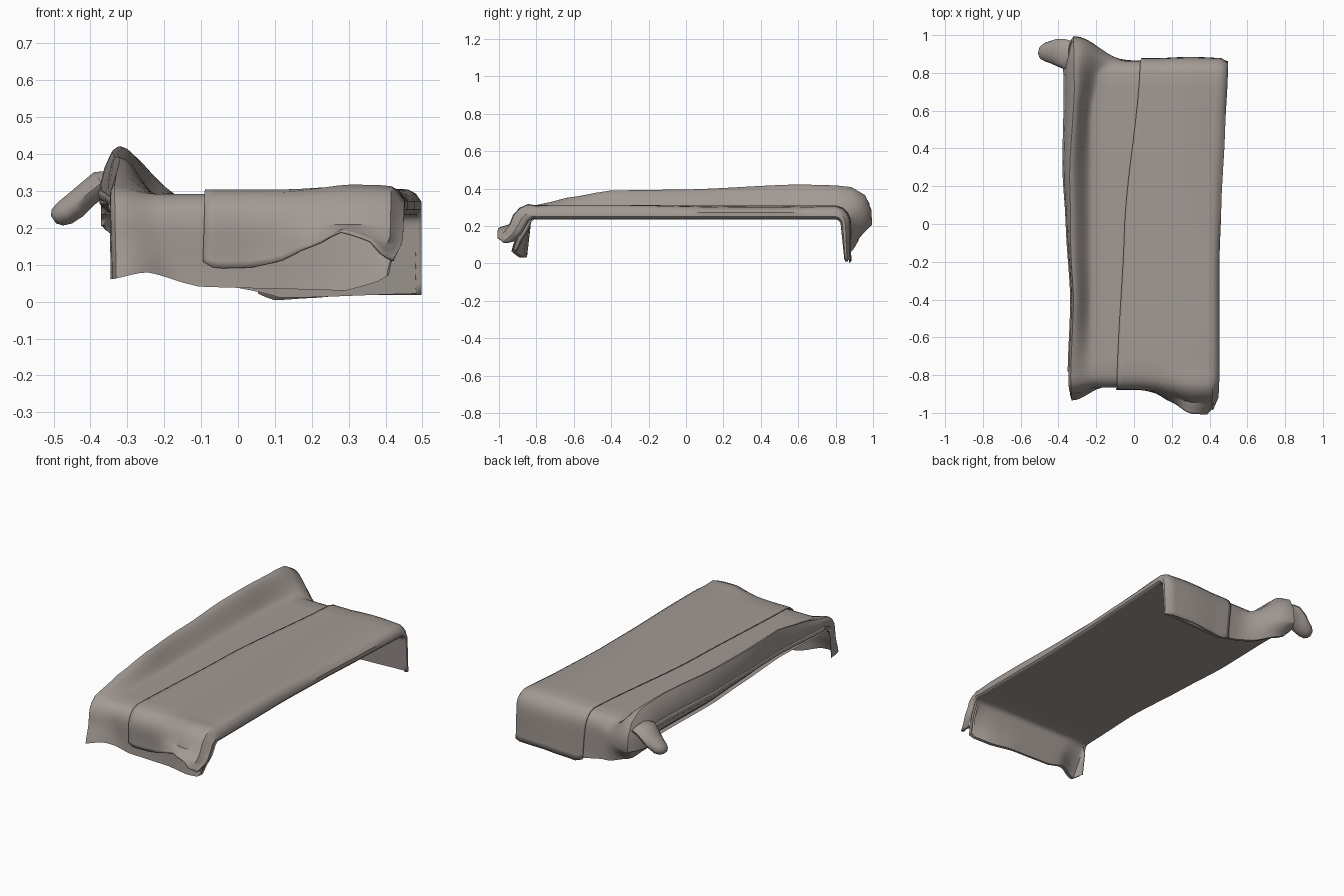
import bpy, bmesh, math
from mathutils import Vector

if "Cube" in bpy.data.objects:
    bpy.data.objects.remove(bpy.data.objects["Cube"])

mat = bpy.data.materials.new("warm grey cloth")
mat.diffuse_color = (0.36, 0.32, 0.295, 1)
mat.use_nodes = True
mat.node_tree.nodes["Principled BSDF"].inputs["Base Color"].default_value = mat.diffuse_color


def table(*pts):
    """Smoothly interpolated lookup."""
    def f(v):
        if v <= pts[0][0]:
            return pts[0][1]
        for (a, p), (b, q) in zip(pts, pts[1:]):
            if v <= b:
                k = (v - a) / (b - a)
                k = 0.5 * k + 0.5 * k * k * (3 - 2 * k)
                return p + (q - p) * k
        return pts[-1][1]
    return f


# u runs along the cloth: |u| < 0.8 is the flat top, 0.8..1.1 the hanging ends
x_left = table((-1.1, -.345), (-.8, -.35), (-.4, -.335), (0, -.36), (.3, -.378), (.7, -.37), (.9, -.375), (1.1, -.36))
x_right = table((-1.1, .415), (-.98, .44), (-.8, .445), (-.2, .445), (.1, .455), (.5, .475), (.8, .49), (1.1, .49))
ridge = table((-1.1, .07), (-.95, .035), (-.8, .02), (-.6, .065), (-.4, .098), (0, .103), (.6, .13), (.8, .125), (.86, .15), (.92, .13), (1.1, .06))
ridge_foot = table((-1.1, -.15), (-.8, -.22), (.6, -.22), (.8, -.18), (.9, -.04), (1.1, 0))
thick = table((-1.1, .014), (-.9, .038), (-.8, .055), (.8, .055), (.9, .036), (1.1, .016))
seam = table((-1.1, -.095), (-.8, -.09), (0, -.05), (.8, .03), (1.1, .055))
front_hem = table((-.35, .06), (-.25, .08), (-.1, .04), (.1, .035), (.3, .03), (.38, .055), (.45, .1))
back_hem = table((-.37, .2), (-.28, .13), (-.1, .06), (.04, .03), (.12, .01), (.5, .022))
flap_front_hem = table((-.1, .11), (-.06, .09), (.03, .092), (.1, .105), (.2, .15), (.28, .19), (.35, .17), (.4, .12), (.46, .09))
flap_back_hem = table((.03, .03), (.1, .004), (.2, .01), (.3, .018), (.5, .018))
flare = table((.03, 0), (.1, .015), (.2, .065), (.3, .125), (.4, .13), (.45, .1))
body_flare = table((.15, 0), (.3, .025), (.38, .06), (.43, .075))

US = ([-1.1 + .03 * i for i in range(10)] + [-.8 + .08 * i for i in range(21)]
      + [.83 + .03 * i for i in range(10)])


def place(x, h, u, hem_f, hem_b):
    """Point at height h above the bent lining line."""
    if abs(u) <= .8:
        return Vector((x, u, .237 + h))
    sgn = 1 if u > 0 else -1
    hem = hem_b(x) if u > 0 else hem_f(x)
    f = (abs(u) - .8) / .3
    a = min(f / .4, 1) * math.pi / 2
    y = .8 + (.03 + h) * math.sin(a)
    z = .207 + (.03 + h) * math.cos(a)
    if f > .4:
        k = (f - .4) / .6
        z = .207 + (hem - .207) * k
        y += .02 * k
    return Vector((x, sgn * y, z))


def finish(bm, name, angle=40):
    bmesh.ops.recalc_face_normals(bm, faces=bm.faces)
    me = bpy.data.meshes.new(name)
    bm.to_mesh(me)
    bm.free()
    me.materials.append(mat)
    for p in me.polygons:
        p.use_smooth = True
    me.set_sharp_from_angle(angle=math.radians(angle))
    ob = bpy.data.objects.new(name, me)
    bpy.context.collection.objects.link(ob)
    return ob


def loft(name, rows, closed=False, angle=40):
    bm = bmesh.new()
    vs = [[bm.verts.new(p) for p in r] for r in rows]
    n = len(rows[0])
    for a, b in zip(vs, vs[1:]):
        for j in range(n if closed else n - 1):
            k = (j + 1) % n
            bm.faces.new((a[j], a[k], b[k], b[j]))
    if closed:
        for r in (vs[0], vs[-1]):
            for j in range(n // 2 - 1):
                bm.faces.new((r[j], r[j + 1], r[n - 2 - j], r[n - 1 - j]))
    return finish(bm, name, angle)


# Main cloth with the raised ridge on its left side
rows = []
for u in US:
    xl, xr, t, A, foot = x_left(u), x_right(u), thick(u), ridge(u), ridge_foot(u)
    on_top = max(0, min(1, (.95 - abs(u)) / .1))
    f = max(0, (abs(u) - .8) / .3)
    ff = f if u < 0 else 0
    peak = xl + .015 + .04 * max(0, min(1, (u + .2) / .9))
    sec = [(xl + .03 * on_top, .003), (xl + .003, t * .5), (xl + .003, t * .9)]
    for k in (.25, .6, .88):                 # outer side of the ridge
        sec.append((xl + .003 + (peak - xl - .003) * k * k, t + A * k))
    for i in range(9):                       # ridge falling to the flat
        k = i / 8
        sec.append((peak + (foot - peak) * k, t + A * (.5 + .5 * math.cos(math.pi * k))))
    for i in range(1, 13):                   # flat part
        x = foot + (xr - .035 - foot) * i / 12
        sec.append((x, t + body_flare(x) * ff))
    e = body_flare(xr) * ff
    sec += [(xr - .012, t * .75 + e), (xr - .006, t * .4 + e), (xr - .015, .003 + e)]
    top = [place(x, h, u, front_hem, back_hem) for x, h in sec]
    # the lining follows the bulges in the hanging ends
    low = [place(x, max(0, h - max(t, .02)) * f, u, front_hem, back_hem) for x, h in reversed(sec)]
    rows.append(top + low)
loft("draped_cloth", rows, closed=True)

# Upper fold lying over the right part, flaring at the front corner
rows = []
for u in US:
    xs, xr, t = seam(u), x_right(u), thick(u)
    f = max(0, (-u - .8) / .3)
    sway = .008 * math.sin(3.6 * (u + .1)) if abs(u) < .8 else 0
    r = []
    for i in range(19):
        x = xs + (xr - .03 - xs) * i / 18
        k = max(0, min(1, (x - .15) / .3))
        r.append((x, t + .009 + .006 * math.sin(math.pi * k) - sway * k * k + flare(x) * f ** .8))
    e = flare(xr) * f
    r += [(xr - .01, t - .002 - sway + e), (xr + .004, t * .6 + e),
          (xr + .004, t * .25 + e * .8), (xr - .008, e * .6)]
    rows.append([place(x, h, u, flap_front_hem, flap_back_hem) for x, h in r])
flap = loft("upper_fold", rows)
m = flap.modifiers.new("thickness", "SOLIDIFY")
m.thickness = .007
m.offset = 0

# Thin rolled fold along the left side
rows = []
for i in range(25):
    y = -.78 + 1.6 * i / 24
    cx, cz = x_left(y) + .018, .27 + .012 * math.sin(2.2 * y) + .02 * (y + .8) / 1.6
    rows.append([Vector((cx + .02 * math.cos(a), y, cz + .02 * math.sin(a)))
                 for a in [math.tau * k / 10 for k in range(10)]])
loft("side_fold", rows, closed=True)

# Twisted loose tail at the back left corner
rows = []
path = [(-.33, .90, .33, .07, .03), (-.37, .90, .322, .08, .035), (-.41, .908, .29, .072, .034),
        (-.44, .91, .262, .06, .036), (-.47, .91, .24, .05, .034),
        (-.49, .908, .228, .036, .026), (-.5, .905, .222, .016, .012)]
for x, y, z, w, h in path:
    rows.append([Vector((x - .6 * h * math.sin(a), y + w * math.cos(a), z + .85 * h * math.sin(a)))
                 for a in [math.tau * k / 14 for k in range(14)]])
loft("loose_tail", rows, closed=True)
